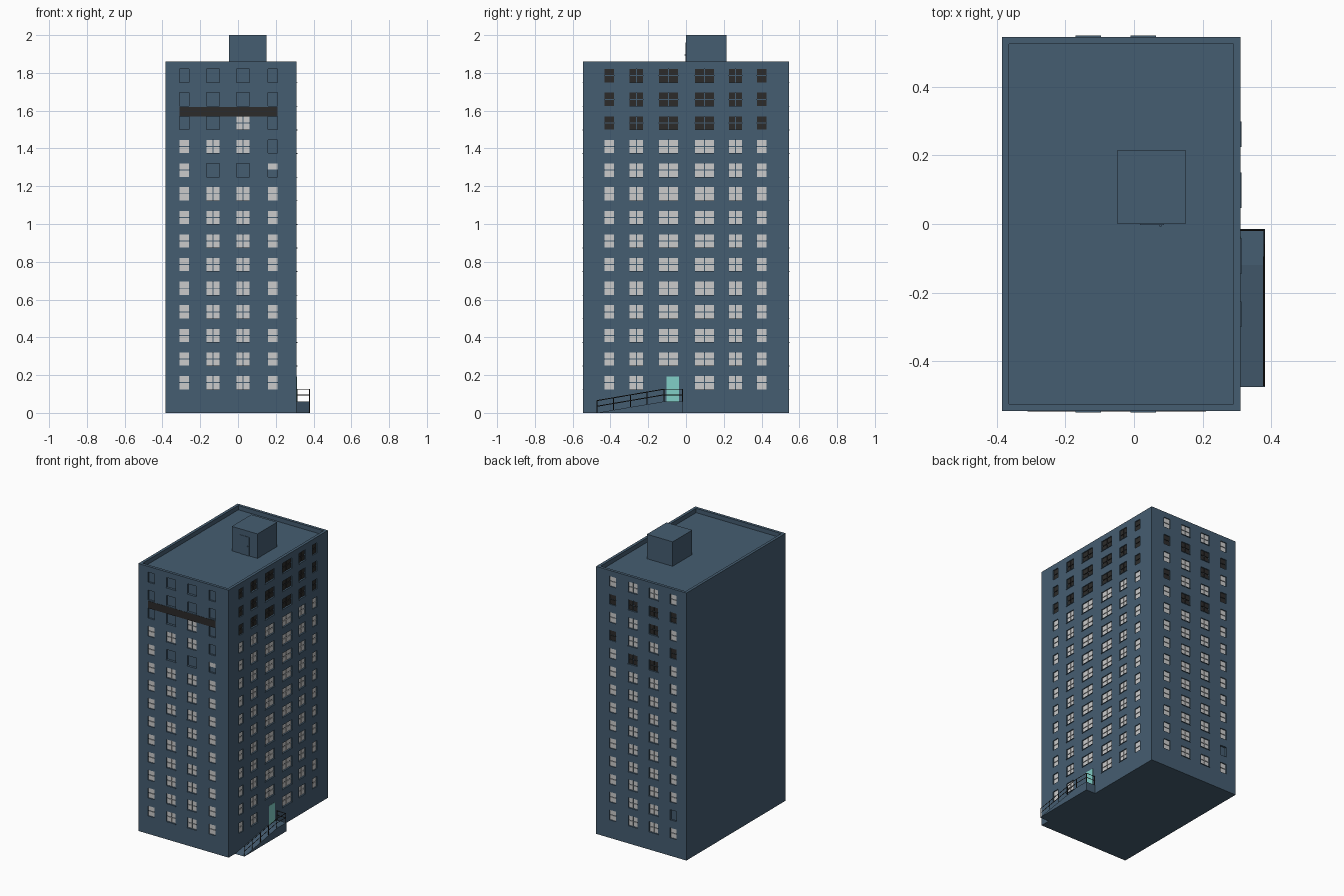
import bpy, bmesh
from mathutils import Vector

if "Cube" in bpy.data.objects:
    bpy.data.objects.remove(bpy.data.objects["Cube"])

X0, X1, Y, TOP = -0.385, 0.31, 0.545, 1.86
ROOF = 1.83


def material(name, rgb):
    m = bpy.data.materials.new(name)
    m.diffuse_color = (*rgb, 1)
    m.use_nodes = True
    m.node_tree.nodes["Principled BSDF"].inputs["Base Color"].default_value = m.diffuse_color
    return m


BLUE = material("blue_wall", (0.06, 0.11, 0.165))
DARK = material("charred", (0.025, 0.024, 0.023))
TEAL = material("teal", (0.22, 0.62, 0.57))


def box(bm, lo, hi):
    lo, hi = Vector(lo), Vector(hi)
    vs = bmesh.ops.create_cube(bm, size=1)["verts"]
    for v in vs:
        v.co = [(lo[i] + hi[i]) / 2 + v.co[i] * (hi[i] - lo[i]) for i in range(3)]


def wall_box(bm, face, u, z, w, h, d0, d1):
    """Box on a wall: centre u/z, size w/h, from d0 to d1 outward of the wall."""
    a, b, c, d = u - w / 2, u + w / 2, z - h / 2, z + h / 2
    if face == "front":
        box(bm, (a, -Y - d1, c), (b, -Y - d0, d))
    elif face == "back":
        box(bm, (a, Y + d0, c), (b, Y + d1, d))
    else:
        box(bm, (X1 + d0, a, c), (X1 + d1, b, d))


def finish(bm, name, mat=None):
    bmesh.ops.recalc_face_normals(bm, faces=bm.faces)
    me = bpy.data.meshes.new(name)
    bm.to_mesh(me)
    bm.free()
    ob = bpy.data.objects.new(name, me)
    bpy.context.collection.objects.link(ob)
    if mat:
        me.materials.append(mat)
    return ob


# Window layout: (column centre, width) per wall, 14 floors
END = [(-0.285, 0.05), (-0.133, 0.07), (0.027, 0.07), (0.183, 0.05)]
SIDE = [(-0.407, 0.05), (-0.263, 0.07), (-0.093, 0.1),
        (0.098, 0.1), (0.262, 0.07), (0.402, 0.05)]
WALLS = {"front": END, "back": END, "right": SIDE}
H, DEPTH, GAP = 0.07, 0.012, 0.005


def state(face, row, col):
    """Returns light, dark, half or empty for one window."""
    if face == "right":
        return "dark" if row >= 11 else "light"
    if face == "front":
        keep = {9: {0: "light", 3: "half"}, 10: {0: "light", 1: "light", 2: "light"},
                11: {2: "light"}, 12: {}, 13: {}}
        return keep[row].get(col, "empty") if row in keep else "light"
    burnt = {12: (0, 1, 2, 3), 11: (1,), 10: (0, 3), 9: (1, 2)}
    if (row, col) == (1, 0):
        return "empty"
    return "dark" if col in burnt.get(row, ()) else "light"


cut, light, dark, sills = (bmesh.new() for _ in range(4))
for face, cols in WALLS.items():
    for row in range(14):
        z = 0.16 + 0.125 * row
        for col, (u, w) in enumerate(cols):
            if face == "right" and row == 0 and col == 2:
                continue  # entrance door goes here
            wall_box(cut, face, u, z, w, H, -DEPTH, 0.02)
            if w > 0.06:
                wall_box(sills, face, u, z - H / 2 - 0.002, w + 0.004, 0.004, -0.004, 0.004)
            kind = state(face, row, col)
            if kind == "empty":
                continue
            # panes
            n = 1 if w < 0.06 else 2
            pw, ph = (w - GAP * (n - 1)) / n, (H - GAP) / 2
            for i in range(n):
                for j in range(2):
                    if kind == "half" and j == 0:
                        continue
                    wall_box(dark if kind == "dark" else light, face,
                             u - w / 2 + pw / 2 + i * (pw + GAP),
                             z - H / 2 + ph / 2 + j * (ph + GAP),
                             pw, ph, -DEPTH - 0.002, -0.007)

# Tower block with window recesses and sunken roof
box(cut, (X0 + 0.02, -Y + 0.02, ROOF), (X1 - 0.02, Y - 0.02, 2.1))
cutter = finish(cut, "recess_cutter")
cutter.hide_render = True
bm = bmesh.new()
box(bm, (X0, -Y, 0), (X1, Y, TOP))
tower = finish(bm, "tower", BLUE)
mod = tower.modifiers.new("recesses", "BOOLEAN")
mod.operation, mod.solver, mod.object = "DIFFERENCE", "EXACT", cutter
bpy.context.view_layer.objects.active = tower
bpy.ops.object.modifier_apply(modifier=mod.name)
bpy.data.objects.remove(cutter)

finish(light, "window_panes")
finish(dark, "burnt_window_panes", DARK)
finish(sills, "window_sills", BLUE)

# Dark band across the front
bm = bmesh.new()
wall_box(bm, "front", -0.05, 1.595, 0.52, 0.05, -0.002, 0.0015)
finish(bm, "front_band", DARK)

# Stair house on the roof with its door
bm = bmesh.new()
box(bm, (-0.048, 0, ROOF - 0.005), (0.15, 0.215, 2.0))
finish(bm, "roof_house", BLUE)
bm = bmesh.new()
box(bm, (0.018, -0.003, ROOF), (0.088, 0.004, 1.96))
finish(bm, "roof_door", BLUE)
bm = bmesh.new()
box(bm, (0.074, -0.008, 1.892), (0.08, -0.002, 1.898))
finish(bm, "roof_door_handle", BLUE)

# Entrance door
bm = bmesh.new()
wall_box(bm, "right", -0.07, 0.126, 0.066, 0.132, -0.005, 0.002)
finish(bm, "entrance_door", TEAL)

# Ramp with landing
RX, RY0, RY1, RY2, RZ = 0.382, -0.475, -0.12, -0.015, 0.06
bm = bmesh.new()
f = bm.faces.new([bm.verts.new((X1, y, z)) for y, z in
                  ((RY0, 0), (RY2, 0), (RY2, RZ), (RY1, RZ))])
ext = bmesh.ops.extrude_face_region(bm, geom=[f])["geom"]
bmesh.ops.translate(bm, vec=(RX - X1, 0, 0),
                    verts=[v for v in ext if isinstance(v, bmesh.types.BMVert)])
finish(bm, "ramp", BLUE)

# Railing: two rails following the ramp, then turning to the wall
cu = bpy.data.curves.new("railing", "CURVE")
cu.dimensions, cu.bevel_depth, cu.bevel_resolution = "3D", 0.0025, 0


def rod(points):
    s = cu.splines.new("POLY")
    s.points.add(len(points) - 1)
    for p, co in zip(s.points, points):
        p.co = (*co, 1)


E = 0.003
for rise in (0.035, 0.065):
    rod([(RX - E, RY0 + E, rise), (RX - E, RY1, RZ + rise),
         (RX - E, RY2 - E, RZ + rise), (X1, RY2 - E, RZ + rise)])
for i in range(5):
    y, z = RY0 + E + (RY1 - RY0) * i / 4, RZ * i / 4
    rod([(RX - E, y, z), (RX - E, y, z + 0.065)])
for x in (RX - E, X1 + E):
    rod([(x, RY2 - E, RZ), (x, RY2 - E, RZ + 0.065)])
cu.materials.append(DARK)
rail = bpy.data.objects.new("ramp_railing", cu)
bpy.context.collection.objects.link(rail)
